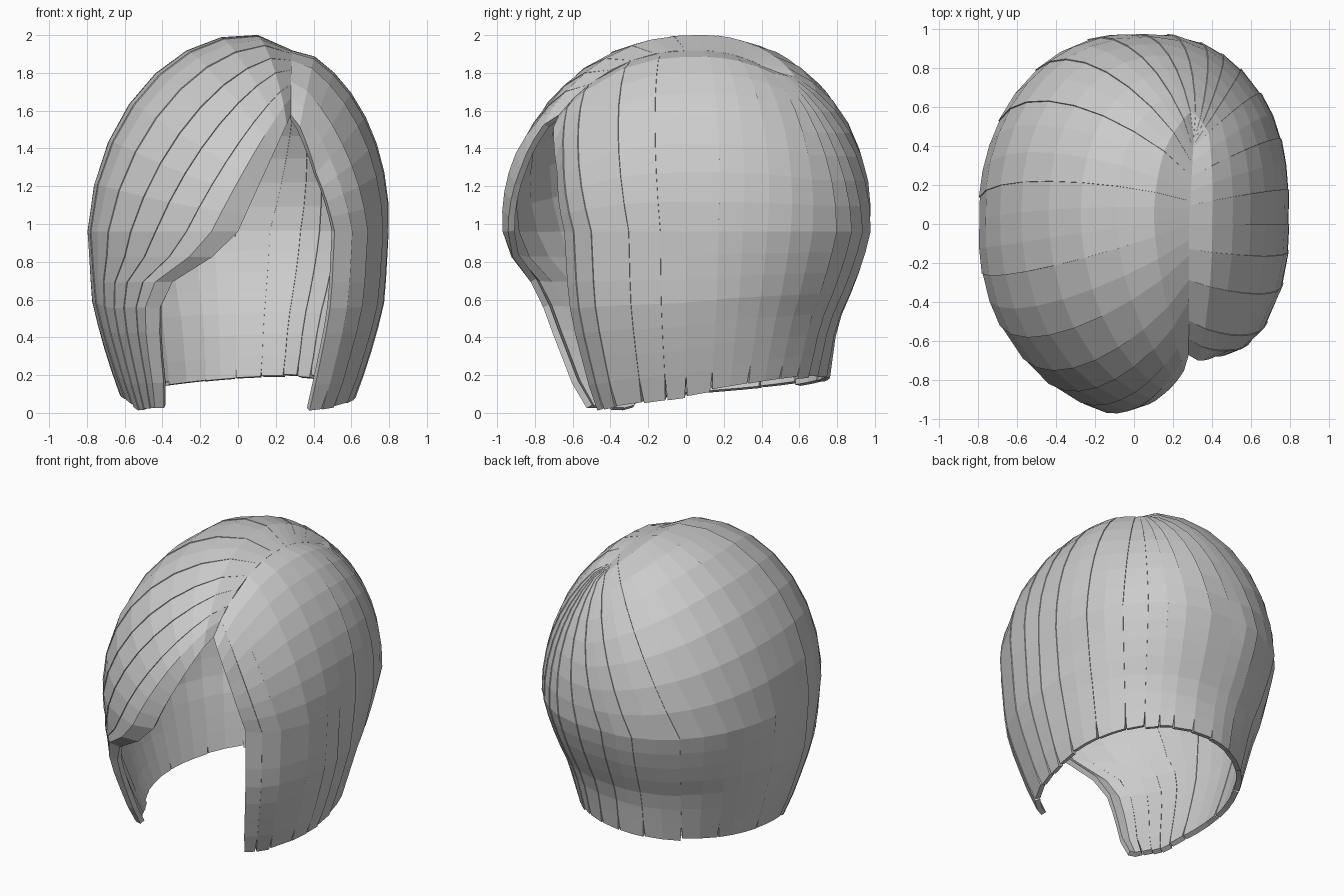
import bpy, math, random
from mathutils import Vector

random.seed(4)
cube = bpy.data.objects.get("Cube")
if cube:
    bpy.data.objects.remove(cube)

grey = bpy.data.materials.new("hair_grey")
grey.use_nodes = True
colour = (0.6, 0.6, 0.6, 1)
grey.diffuse_color = colour
grey.node_tree.nodes["Principled BSDF"].inputs["Base Color"].default_value = colour

HALF_X, HALF_Y, MID_Z, DOME = 0.793, 0.965, 0.96, 1.037
DOME_ROWS, SIDE_ROWS = 8, 7


def ramp(x, points):
    """Linear interpolation through (x, value) pairs."""
    for (a, va), (b, vb) in zip(points, points[1:]):
        if x <= b:
            return va + (vb - va) * max(0, (x - a) / (b - a))
    return points[-1][1]


# Parting position, tapers, fringe sweep, tuck of the free edges, squarer corners
ROOT_Y = [(-46, -.71), (-31, -.52), (0, 0), (40, .4), (90, .45), (148, .25),
          (195, 0), (225, -.3), (250, -.54), (270, -.71)]
SIDE_TAPER = [(0, .74), (.15, .815), (.4, .915), (.6, .975), (.96, 1)]
BACK_TAPER = [(.1, .775), (.2, .787), (.4, .815), (.5, .84), (.6, .885), (.8, .965), (.96, 1)]
SWEEP = [(0, 1), (.15, .9), (.4, .84), (.6, .77), (.68, .68), (.79, .3), (.96, 0)]
TUCK = [(-46, .91), (-36, .98), (-25, 1), (250, 1), (260, 1.015), (270, .97)]
CORNER = [(-25, .02), (0, .03), (30, .075), (75, .075), (110, .037), (200, .03), (225, .01)]


def unit(phi):
    a = math.radians(phi)
    return Vector((math.cos(a), math.sin(a), 0))


def corner(phi, d):
    """Widening of the oval plan toward its diagonals."""
    return 2 * abs(d.x * d.y) * ramp(phi, CORNER)


def strand_point(phi, row, lift, jitter):
    """Point on a lock that runs from the parting over the dome to the hem."""
    if row <= DOME_ROWS:
        t = row / DOME_ROWS
        y = ramp(phi, ROOT_Y)
        x = .36 + .04 * max(0, y)
        root = Vector((x, y, math.sqrt(1 - x * x - y * y)))
        d = root.slerp(unit(phi), t)
        tuck = 1 + (ramp(phi, TUCK) - 1) * min(1, t * 2)
        bulge = 1 + .06 * d.x * d.z + .09 * max(0, d.y) * d.z + corner(phi, d) * t
        r = tuck * bulge * (1 + lift * min(1, t * 3)) - .03 * (row == 0)
        return Vector((d.x * r * HALF_X, d.y * r * HALF_Y, MID_Z + d.z * r * DOME))
    t = (row - DOME_ROWS) / SIDE_ROWS
    heading = unit(min(phi, 225))
    back = max(0, heading.y)
    hem = .09 + .1 * heading.y + .04 * heading.x * back + jitter
    z = MID_Z + (hem - MID_Z) * t
    wide = 1 + corner(phi, unit(phi)) * (1 - t)
    tuck = ramp(phi, TUCK)
    if phi > 195:
        low = 195 + (phi - 195) * .43
        phi += (low - phi) * ramp(z, SWEEP)
    taper = ramp(z, SIDE_TAPER) * (1 - back) + ramp(z, BACK_TAPER) * back
    d = unit(phi) * taper * wide * tuck * (1 + lift)
    return Vector((d.x * HALF_X, d.y * HALF_Y, z))


def make_strand(name, start, end):
    """One lock, tilted slightly so that one long edge stands proud."""
    cols = max(1, round((end - start) / 9))
    jitter = random.uniform(-.012, .012)
    rows = DOME_ROWS + SIDE_ROWS
    verts, faces = [], []
    for row in range(rows + 1):
        narrow = .5 if row == rows else 0
        for c in range(cols + 1):
            u = c / cols
            left = start + narrow
            right = end - narrow
            verts.append(strand_point(left + (right - left) * u, row, .006 * u, jitter))
    w = cols + 1
    for row in range(rows):
        for c in range(cols):
            i = row * w + c
            faces.append((i, i + w, i + w + 1, i + 1))
    mesh = bpy.data.meshes.new(name)
    mesh.from_pydata(verts, [], faces)
    mesh.materials.append(grey)
    obj = bpy.data.objects.new(name, mesh)
    bpy.context.collection.objects.link(obj)
    solid = obj.modifiers.new("thickness", "SOLIDIFY")
    solid.thickness = .035
    solid.offset = -1


# Locks run from the left front edge, round the back, to the swept fringe
BREAKS = [-46, -39, -31, -18, -8, 0, 10, 25, 40, 50, 58, 66, 78, 91, 107,
          128, 148, 172, 195, 212, 225, 237, 250, 270]
for n, (a, b) in enumerate(zip(BREAKS, BREAKS[1:])):
    part = "left" if b <= 40 else "back" if b <= 148 else "right" if b <= 212 else "fringe"
    make_strand(f"{part}_strand_{n + 1}", a, b)
